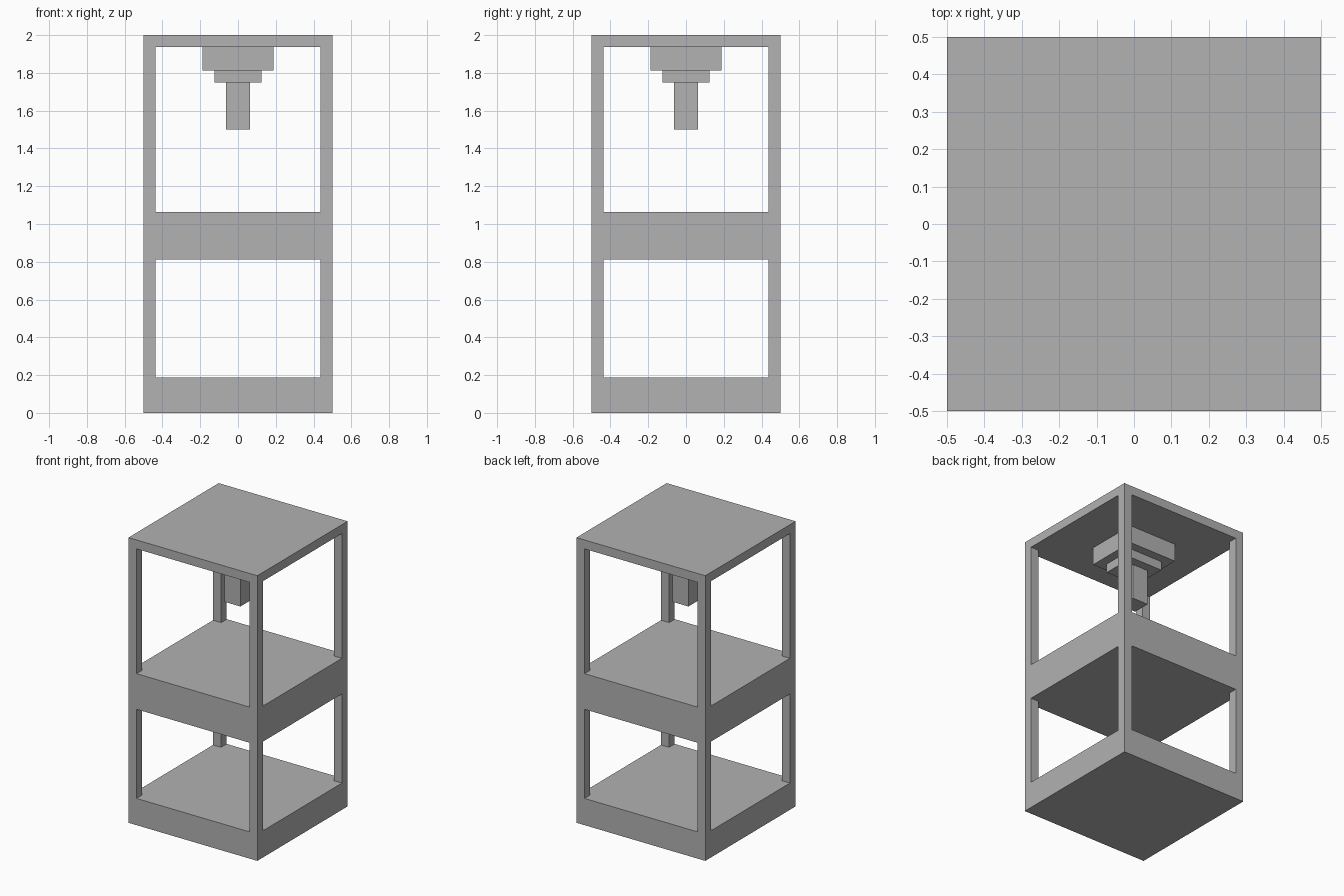
import bpy
import bmesh

if "Cube" in bpy.data.objects:
    bpy.data.objects.remove(bpy.data.objects["Cube"])

U = 1 / 16  # the model sits on a 16-step grid

grey = bpy.data.materials.new("plain_grey")
grey.diffuse_color = (0.445, 0.445, 0.445, 1)
grey.use_nodes = True
grey.node_tree.nodes["Principled BSDF"].inputs["Base Color"].default_value = grey.diffuse_color


def box(name, half, z0, z1, x=0, y=0):
    """Square block, sizes in grid steps."""
    bm = bmesh.new()
    bmesh.ops.create_cube(bm, size=1)
    for v in bm.verts:
        v.co.x = (x + v.co.x * 2 * half) * U
        v.co.y = (y + v.co.y * 2 * half) * U
        v.co.z = (z0 if v.co.z < 0 else z1) * U
    mesh = bpy.data.meshes.new(name)
    bm.to_mesh(mesh)
    bm.free()
    mesh.materials.append(grey)
    obj = bpy.data.objects.new(name, mesh)
    bpy.context.collection.objects.link(obj)
    return obj


# Three decks
box("base_slab", 8, 0, 3)
box("middle_slab", 8, 13, 17)
box("top_plate", 8, 31, 32)

# Corner posts on both levels
for level, z0, z1 in (("lower", 3, 13), ("upper", 17, 31)):
    for side, x in (("left", -7.5), ("right", 7.5)):
        for end, y in (("front", -7.5), ("back", 7.5)):
            box(f"{level}_{end}_{side}_post", 0.5, z0, z1, x, y)

# Stepped press head hanging from the top plate
box("head_mount", 3, 29, 31)
box("head_collar", 2, 28, 29)
box("head_nozzle", 1, 24, 28)
